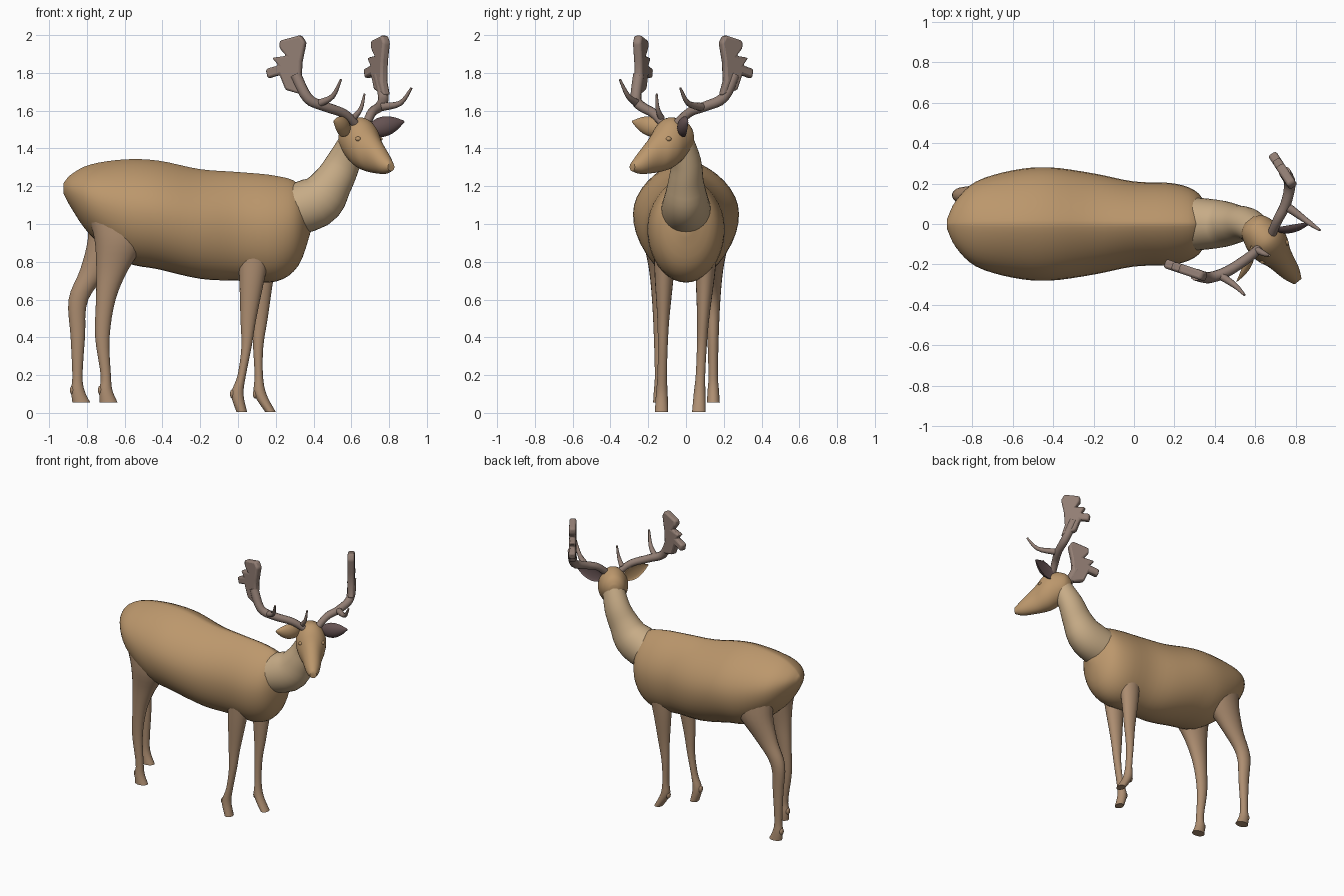
import bpy, bmesh, math
from mathutils import Vector, Matrix

if "Cube" in bpy.data.objects:
    bpy.data.objects.remove(bpy.data.objects["Cube"])

def material(name, rgb):
    m = bpy.data.materials.new(name)
    m.diffuse_color = (*rgb, 1)
    m.use_nodes = True
    m.node_tree.nodes["Principled BSDF"].inputs["Base Color"].default_value = m.diffuse_color
    return m

COAT = material("coat", (0.50, 0.31, 0.15))
PALE = material("pale_coat", (0.57, 0.41, 0.24))
LEG = material("leg_coat", (0.42, 0.27, 0.165))
ANTLER = material("antler", (0.29, 0.21, 0.175))
DARK = material("dark_ear", (0.13, 0.085, 0.085))
Y, UP = Vector((0, 1, 0)), Vector((0, 0, 1))
X = Vector((1, 0, 0))

def finish(name, bm, mat):
    bmesh.ops.recalc_face_normals(bm, faces=bm.faces)
    me = bpy.data.meshes.new(name)
    bm.to_mesh(me)
    bm.free()
    ob = bpy.data.objects.new(name, me)
    me.materials.append(mat)
    bpy.context.collection.objects.link(ob)
    return ob

def ellipsoid(name, centre, size, mat):
    bm = bmesh.new()
    bmesh.ops.create_uvsphere(bm, u_segments=12, v_segments=8, radius=1,
                              matrix=Matrix.Translation(centre) @ Matrix.Diagonal((*size, 1)))
    return finish(name, bm, mat)

def smooth_path(secs, steps=4):
    """Catmull-Rom interpolation through section tuples."""
    out, n = [], len(secs)
    for i in range(n - 1):
        p0, p1, p2, p3 = (secs[max(0, min(n - 1, i + k))] for k in (-1, 0, 1, 2))
        for s in range(steps):
            t = s / steps
            out.append([b + ((c - a)*t + (2*a - 5*b + 4*c - d)*t*t
                             + (3*b - a - 3*c + d)*t**3) / 2
                        for a, b, c, d in zip(p0, p1, p2, p3)])
    return out + [list(secs[-1])]

def loft(name, secs, mat, side, tangent=None, seg=24, peak=1, dish=0):
    """Skin rings (x, y, z, half width along side, half height)."""
    rows = smooth_path(secs)
    pts = [Vector(r[:3]) for r in rows]
    bm, rings = bmesh.new(), []
    for i, r in enumerate(rows):
        t = tangent or pts[min(i+1, len(pts)-1)] - pts[max(i-1, 0)]
        t = t.normalized()
        u = (side - t * side.dot(t)).normalized()
        v = t.cross(u)
        a, b = max(r[3], .002), max(r[4], .002)
        ring = []
        for k in range(seg):
            c, s = math.cos(math.tau*k/seg), math.sin(math.tau*k/seg)
            if s > 0:
                c = math.copysign(abs(c)**peak, c)
                s *= 1 - dish
            ring.append(bm.verts.new(pts[i] + u*a*c + v*b*s))
        rings.append(ring)
    for p, q in zip(rings, rings[1:]):
        for k in range(seg):
            j = (k + 1) % seg
            bm.faces.new((p[k], p[j], q[j], q[k]))
    bm.faces.new(rings[0])
    bm.faces.new(rings[-1])
    return finish(name, bm, mat)

# Torso: x, top, bottom, half width
torso = [(-.925, 1.215, 1.165, .02), (-.88, 1.265, 1.08, .115), (-.78, 1.315, .94, .21),
         (-.6, 1.342, .80, .265), (-.42, 1.335, .76, .28), (-.2, 1.29, .71, .25),
         (0, 1.275, .70, .21), (.2, 1.255, .695, .20), (.32, 1.21, .78, .15),
         (.385, 1.06, .96, .03)]
loft("torso", [(x, 0, (t+b)/2, w, (t-b)/2) for x, t, b, w in torso], COAT, Y, X, 40, peak=1.45)

# Neck: x, z, half width, half depth
neck = [(.20, 1.05, .14, .13), (.41, 1.115, .12, .137), (.50, 1.22, .095, .107),
        (.56, 1.33, .08, .09), (.62, 1.46, .07, .07)]
loft("neck", [(x, -max(0, z - 1.33)*.3, z, w, h) for x, z, w, h in neck], PALE, Y, seg=32)

# Head, turned towards the front right: distance forward, top, bottom, half width
F, S, O = Vector((.62, -.78, 0)), Vector((.78, .62, 0)), Vector((.64, -.07, 0))
head = [(-.115, 1.49, 1.42, .03), (-.08, 1.54, 1.365, .075), (.01, 1.565, 1.30, .10),
        (.07, 1.54, 1.28, .093), (.13, 1.47, 1.27, .068), (.22, 1.38, 1.265, .047),
        (.275, 1.325, 1.28, .022)]
loft("head", [(*(O + F*d).xy, (t+b)/2, w, (t-b)/2) for d, t, b, w in head], COAT, S, F, 32)

# Eyes and cupped ears, mirrored about the head plane
ear_width = (.022, .048, .052, .036, .004)
for sgn, label, mat in ((-1, "near", COAT), (1, "far", DARK)):
    def place(d, s, z):
        return O + F*d + S*s*sgn + UP*z
    ellipsoid(label + "_eye", place(.085, .072, 1.45), (.016, .016, .013), COAT)
    loft(label + "_ear", [(*place(.095*i/4 - .01, .07 + .17*i/4, 1.495 + .012*i), w, w*.75)
                          for i, w in enumerate(ear_width)], mat, -UP*sgn, dish=1.3)

# Legs: height, half depth, half width shared by each pair; x offsets per leg
front = [(.9, .09, .06), (.72, .068, .05), (.5, .042, .032), (.35, .027, .026),
         (.2, .022, .025), (.1, .032, .031), (.005, .028, .035)]
hind = [(1.06, .18, .08), (.92, .14, .085), (.76, .085, .056), (.6, .052, .04),
        (.4, .038, .03), (.2, .027, .025), (.12, .035, .03), (.056, .047, .034)]
def leg(name, profile, xs, y_top, y_foot):
    secs = [(x, y_foot + (y_top - y_foot)*z, z, a, b) for x, (z, a, b) in zip(xs, profile)]
    loft(name, secs, LEG, X, -UP, 20)
    x, y, z, a, b = secs[-2]
    ellipsoid(name + "_dew_claw", (x - a*.8, y, z), (.014, .02, .025), LEG)

leg("front_leg_near", front, (.09, .075, .055, .045, .02, -.003, .02), -.11, -.13)
leg("front_leg_far", front, (.14, .122, .115, .107, .11, .118, .172), .115, .067)
leg("hind_leg_near", hind, (-.62, -.62, -.665, -.70, -.718, -.70, -.70, -.685), -.14, -.14)
leg("hind_leg_far", hind, (-.62, -.655, -.75, -.845, -.848, -.85, -.848, -.83), .14, .145)

# Antler beams and tines: centre lines with radius running from r0 to r1
def stem(name, path, r0, r1):
    n = len(path) - 1
    radii = [r0 + (r1 - r0)*i/n for i in range(n + 1)]
    loft(name, [(*p, r, r) for p, r in zip(path, radii)], ANTLER, F, seg=12)

stem("near_beam", [(.62, -.12, 1.53), (.56, -.17, 1.585), (.46, -.235, 1.622),
                   (.37, -.265, 1.665), (.305, -.25, 1.79)], .023, .03)
stem("far_beam", [(.68, -.05, 1.53), (.71, .02, 1.592), (.75, .10, 1.622),
                  (.77, .20, 1.67), (.745, .255, 1.79)], .023, .03)
stem("near_tine", [(.42, -.25, 1.635), (.50, -.305, 1.675), (.545, -.35, 1.765)], .022, .006)
stem("far_tine", [(.765, .08, 1.62), (.86, .01, 1.64), (.918, -.03, 1.72)], .022, .006)
stem("brow_tine", [(.61, -.13, 1.56), (.65, -.15, 1.61), (.67, -.155, 1.69)], .018, .005)

# Broad antler palms: one jagged outline (inner 0 to outer 1, height) set on two planes
outline = [(0, 1.68), (.13, 1.76), (.1, 1.86), (0, 1.96), (.12, 2.0), (.65, 1.97), (.65, 1.93),
           (.48, 1.89), (.84, 1.88), (.68, 1.84), (1, 1.82), (.95, 1.77), (.65, 1.79), (.5, 1.71)]
def palm(name, inner, outer):
    inner, outer = Vector((*inner, 0)), Vector((*outer, 0))
    n = (outer - inner).cross(UP).normalized() * .023
    pts = [inner.lerp(outer, u) + UP*z for u, z in outline]
    bm = bmesh.new()
    p, q = ([bm.verts.new(v + n*k) for v in pts] for k in (1, -1))
    bm.faces.new(p)
    bm.faces.new(q[::-1])
    for i in range(len(p)):
        j = (i + 1) % len(p)
        bm.faces.new((p[i], p[j], q[j], q[i]))
    mod = finish(name, bm, ANTLER).modifiers.new("round", 'BEVEL')
    mod.width, mod.segments = .012, 2

palm("near_palm", (.36, -.263), (.15, -.193))
palm("far_palm", (.79, .18), (.68, .35))

# Smooth shading with sharp edges kept
bpy.ops.object.select_all(action='SELECT')
bpy.context.view_layer.objects.active = bpy.data.objects["torso"]
bpy.ops.object.shade_smooth_by_angle(angle=math.radians(50))
